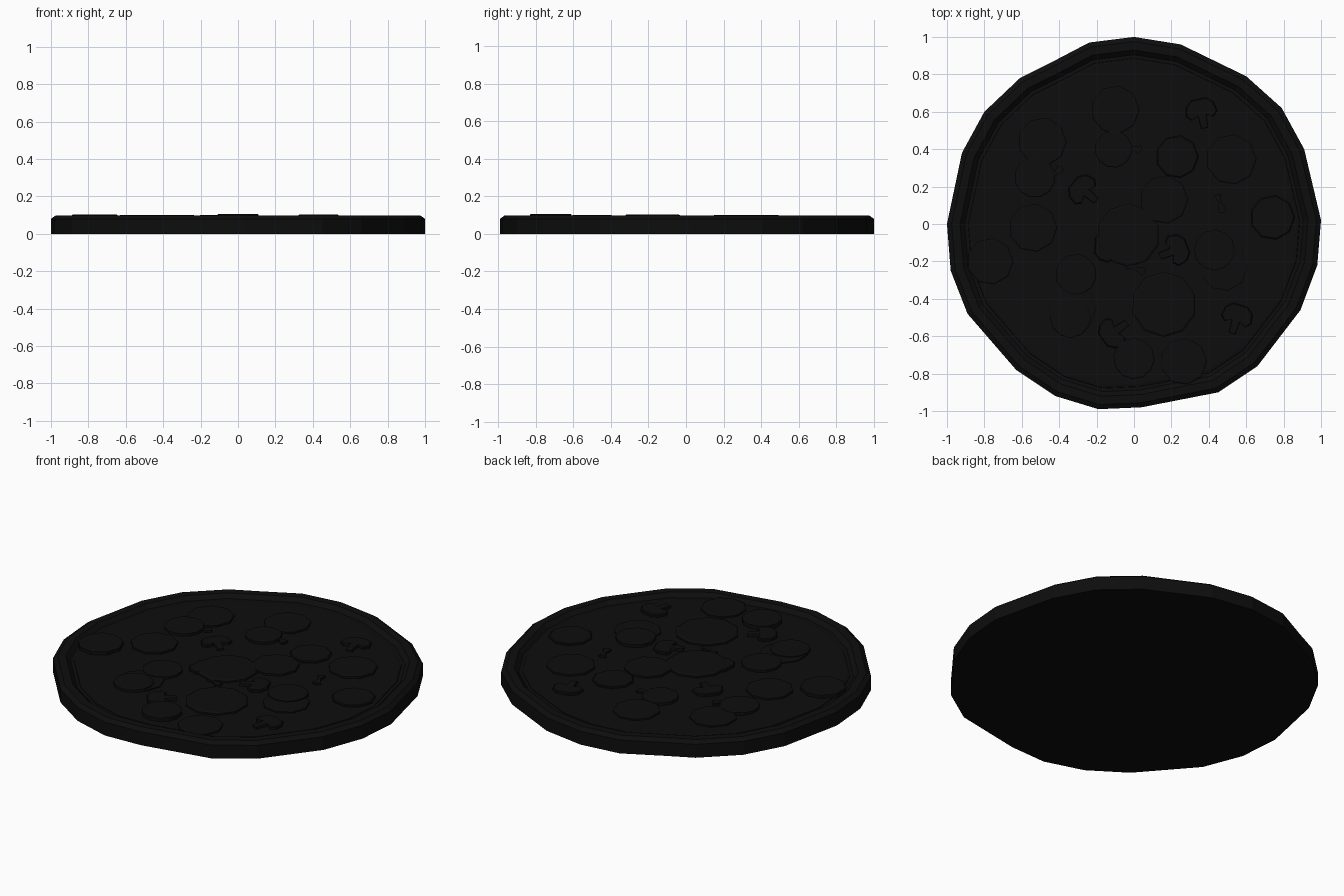
import bpy, bmesh
from math import cos, sin, pi
from mathutils import Matrix, Vector

cube = bpy.data.objects.get("Cube")
if cube:
    bpy.data.objects.remove(cube)

TONE = (0.004, 0.004, 0.004, 1)
black = bpy.data.materials.new("near black")
black.use_nodes = True
black.diffuse_color = TONE
black.node_tree.nodes["Principled BSDF"].inputs["Base Color"].default_value = TONE

FLOOR = 0.08


def finish(name, bm, place=None):
    bmesh.ops.recalc_face_normals(bm, faces=bm.faces)
    mesh = bpy.data.meshes.new(name)
    bm.to_mesh(mesh)
    bm.free()
    mesh.materials.append(black)
    obj = bpy.data.objects.new(name, mesh)
    bpy.context.collection.objects.link(obj)
    if place:
        obj.matrix_world = place
    return obj


def at(x, y, z, turn=0):
    return Matrix.Translation((x, y, z)) @ Matrix.Rotation(turn, 4, 'Z')


def stacked(outline, levels):
    """Skin scaled copies of an outline, capping both ends; returns the bands of faces."""
    bm = bmesh.new()
    rings = [[bm.verts.new((x * s, y * s, z)) for x, y in outline] for s, z in levels]
    n = len(outline)
    bands = [[bm.faces.new((a[i], a[(i + 1) % n], b[(i + 1) % n], b[i])) for i in range(n)]
             for a, b in zip(rings, rings[1:])]
    bm.faces.new(rings[0])
    bm.faces.new(rings[-1])
    return bm, bands


def polygon(n):
    return [(cos(2 * pi * i / n), sin(2 * pi * i / n)) for i in range(n)]


# Hand-shaped crust with a raised rim
crust = [(0, 1), (.25, .96), (.6, .79), (.79, .62), (.91, .4), (1, .02), (.98, -.22),
         (.89, -.46), (.66, -.76), (.45, -.9), (.04, -.98), (-.19, -.99), (-.42, -.92),
         (-.63, -.78), (-.89, -.48), (-.98, -.25), (-1, 0), (-.92, .38), (-.8, .6),
         (-.61, .78), (-.45, .86), (-.24, .97)]
finish("crust", stacked(crust, [(1, 0), (1, FLOOR), (.975, .098), (.93, .098),
                                (.905, FLOOR - .005)])[0])

# Cheese layer just inside the rim
finish("cheese", stacked(crust, [(.895, .06), (.885, FLOOR - .002), (.87, FLOOR)])[0])

# Round sausage slices: x, y, radius, top height
slices = [(-.1, .61, .13, .094), (-.49, .44, .13, .094), (.23, .36, .115, .091),
          (.52, .345, .135, .096), (.16, .13, .13, .096), (.74, .035, .12, .091),
          (-.54, -.02, .13, .096), (-.77, -.2, .125, .104), (.48, -.23, .13, .092),
          (.265, -.735, .125, .093), (-.33, -.45, .13, .091)]
for k, (x, y, r, top) in enumerate(slices):
    bm, _ = stacked(polygon(9), [(r, FLOOR - .01), (r, top - .004), (r * .95, top)])
    finish("sausage_slice", bm, at(x, y, 0, k * .7))

# Larger soft cheese rounds
for x, y, r in [(-.03, -.06, .17), (.16, -.43, .175)]:
    bm, _ = stacked(polygon(10), [(r, FLOOR - .01), (r, .09), (r * .93, .097)])
    finish("cheese_round", bm, at(x, y, 0, .3))

# Tomato slices with four sunken seed pockets
tomatoes = [(-.11, .4, .1, .1), (-.53, .25, .11, .1), (-.31, -.27, .11, .098),
            (0, -.72, .11, .107), (.43, -.14, .11, .102), (-.34, -.5, .11, .1)]
for k, (x, y, r, top) in enumerate(tomatoes):
    bm, bands = stacked(polygon(12), [(r, FLOOR - .01), (r, top - .004), (r * .94, top),
                                      (r * .8, top), (r * .3, top)])
    pockets = [f for i, f in enumerate(bands[3]) if i % 3 != 2]
    bmesh.ops.inset_region(bm, faces=pockets, thickness=.004, depth=-.012)
    finish("tomato_slice", bm, at(x, y, 0, k * .6 + .2))

# Mushroom slices: one half profile, mirrored and thickened
half = [(.018, -.09), (.022, -.02), (.06, -.035), (.085, -.01), (.075, .04), (.04, .07)]
shape = half + [(-x, y) for x, y in reversed(half)]
mushrooms = [(.36, .6, .2), (.55, -.5, -.3), (-.27, .18, .9), (.22, -.14, -1.2),
             (-.11, -.58, 2.2), (-.14, -.12, 1.5)]
for x, y, turn in mushrooms:
    bm, _ = stacked(shape, [(1, FLOOR - .01), (1, .092), (.93, .096)])
    finish("mushroom_slice", bm, at(x, y, 0, turn))

# Small fans of onion strips
for x, y, turn in [(.47, .08, .3), (.02, .4, 1.3), (-.4, .29, 2.4), (.04, -.25, 1.2)]:
    bm = bmesh.new()
    for i in range(4):
        fan = Matrix.Rotation((i - 1.5) * .22, 4, 'Z')
        bar = Matrix.Translation(((i - 1.5) * .008, .03, FLOOR + .002))
        bmesh.ops.create_cube(bm, size=1, matrix=fan @ bar @ Matrix.Diagonal((.012, .1, .02, 1)))
    finish("onion_strips", bm, at(x, y, 0, turn))
